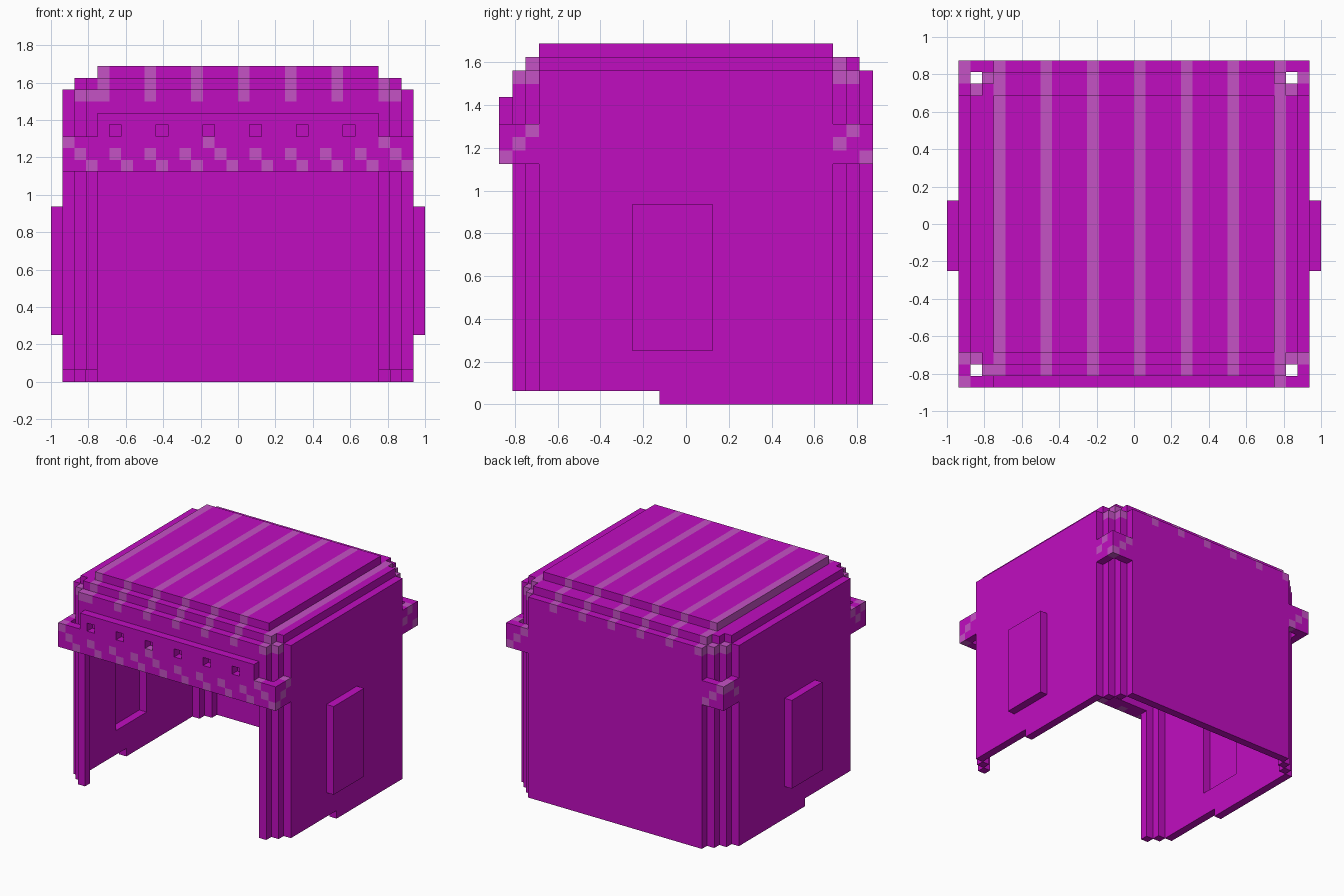
import bpy, bmesh
from math import floor
from mathutils import Vector

if "Cube" in bpy.data.objects:
    bpy.data.objects.remove(bpy.data.objects["Cube"])

U = 1 / 16  # one block unit


def material(name, color):
    m = bpy.data.materials.new(name)
    m.use_nodes = True
    m.diffuse_color = color
    m.node_tree.nodes["Principled BSDF"].inputs["Base Color"].default_value = color
    return m


MATS = [material("magenta", (0.53, 0.004, 0.53, 1)),
        material("pale_magenta", (0.56, 0.085, 0.56, 1))]


def add_box(bm, lo, hi):
    verts = bmesh.ops.create_cube(bm, size=1)["verts"]
    for v in verts:
        v.co = Vector([l if c < 0 else h for c, l, h in zip(v.co, lo, hi)])


def part(name, boxes, rule=None):
    """Join boxes given in block units; a rule picks the pale blocks."""
    bm = bmesh.new()
    for lo, hi in boxes:
        add_box(bm, lo, hi)
    if rule:
        # cut along block lines so each block face can take its own colour
        for axis in range(3):
            vals = [v.co[axis] for v in bm.verts]
            normal = Vector([float(a == axis) for a in range(3)])
            for k in range(int(min(vals)) + 1, int(max(vals))):
                bmesh.ops.bisect_plane(bm, geom=bm.verts[:] + bm.edges[:] + bm.faces[:],
                                       plane_co=normal * k, plane_no=normal)
        bm.normal_update()
        for f in bm.faces:
            cell = f.calc_center_median() - f.normal * 0.5
            f.material_index = int(rule(*[floor(c) for c in cell]))
    bmesh.ops.scale(bm, vec=(U, U, U), verts=bm.verts)
    mesh = bpy.data.meshes.new(name)
    bm.to_mesh(mesh)
    bm.free()
    for m in MATS:
        mesh.materials.append(m)
    obj = bpy.data.objects.new(name, mesh)
    bpy.context.collection.objects.link(obj)


def side_x(s, a, b):
    return (a, b) if s > 0 else (-b, -a)


def stripe(x, y, z):
    return z >= 24 and x % 4 == 0


def diagonal(x, y, z):
    i = x + 15
    return {18: i % 3 == 2, 19: i % 3 == 1, 20: i in (0, 12, 27)}.get(z, False)


def leg_spots(x, y, z):
    return (y, z) in {(-13, 19), (-12, 20), (11, 19), (12, 20)}


# Stepped roof
part("roof_top", [((-12, -11, 26), (12, 11, 27))], stripe)
ring = [((-12, 11, 25), (12, 13, 26)), ((-12, -12, 25), (12, -11, 26))]
for s in (-1, 1):
    a, b = side_x(s, 12, 14)
    ring.append(((a, -11, 25), (b, 11, 26)))
    a, b = side_x(s, 12, 13)
    ring += [((a, 11, 25), (b, 12, 26)), ((a, -12, 25), (b, -11, 26))]
part("roof_ledge", ring, stripe)

# Back wall and upper front wall
part("back_wall", [((-12, 13, 0), (12, 14, 25))], stripe)
part("upper_front_wall", [((-12, -13, 18), (12, -12, 25))], stripe)

# Front beam with a row of square holes
part("front_beam", [((-15, -14, 18), (15, -13, 21))], diagonal)
rail = [((-12, -14, 22), (12, -13, 23))]
holes = list(range(-11, 12, 4))
for start, end in zip([-12] + [h + 1 for h in holes], holes + [12]):
    rail.append(((start, -14, 21), (end, -13, 22)))
part("front_rail", rail)

for s, side in ((-1, "right"), (1, "left")):
    # Side wall around a recess, closed by an outer panel
    a, b = side_x(s, 14, 15)
    part(side + "_wall", [((a, -11, 15), (b, 11, 25)),
                          ((a, -11, 4), (b, -4, 15)),
                          ((a, 2, 4), (b, 11, 15)),
                          ((a, -11, 1), (b, 11, 4)),
                          ((a, -2, 0), (b, 11, 1))])
    c, d = side_x(s, 15, 16)
    part(side + "_panel", [((c, -4, 4), (d, 2, 15))])

    # Stepped corner columns
    p, q = side_x(s, 13, 14)
    m, n = side_x(s, 12, 13)
    top = lambda x, y, z: z >= 24
    part(side + "_back_column", [((p, 11, 0), (q, 12, 25)), ((m, 12, 0), (n, 13, 25))], top)
    part(side + "_front_column", [((p, -12, 1), (q, -11, 25)), ((m, -13, 1), (n, -12, 25))], top)

    # Collar wrapping each corner
    part(side + "_collar_sides", [((a, 11, 18), (b, 13, 21)),
                                  ((a, -13, 18), (b, -11, 21))], leg_spots)
    e, f = side_x(s, 12, 15)
    part(side + "_back_collar", [((e, 13, 18), (f, 14, 21))], diagonal)
